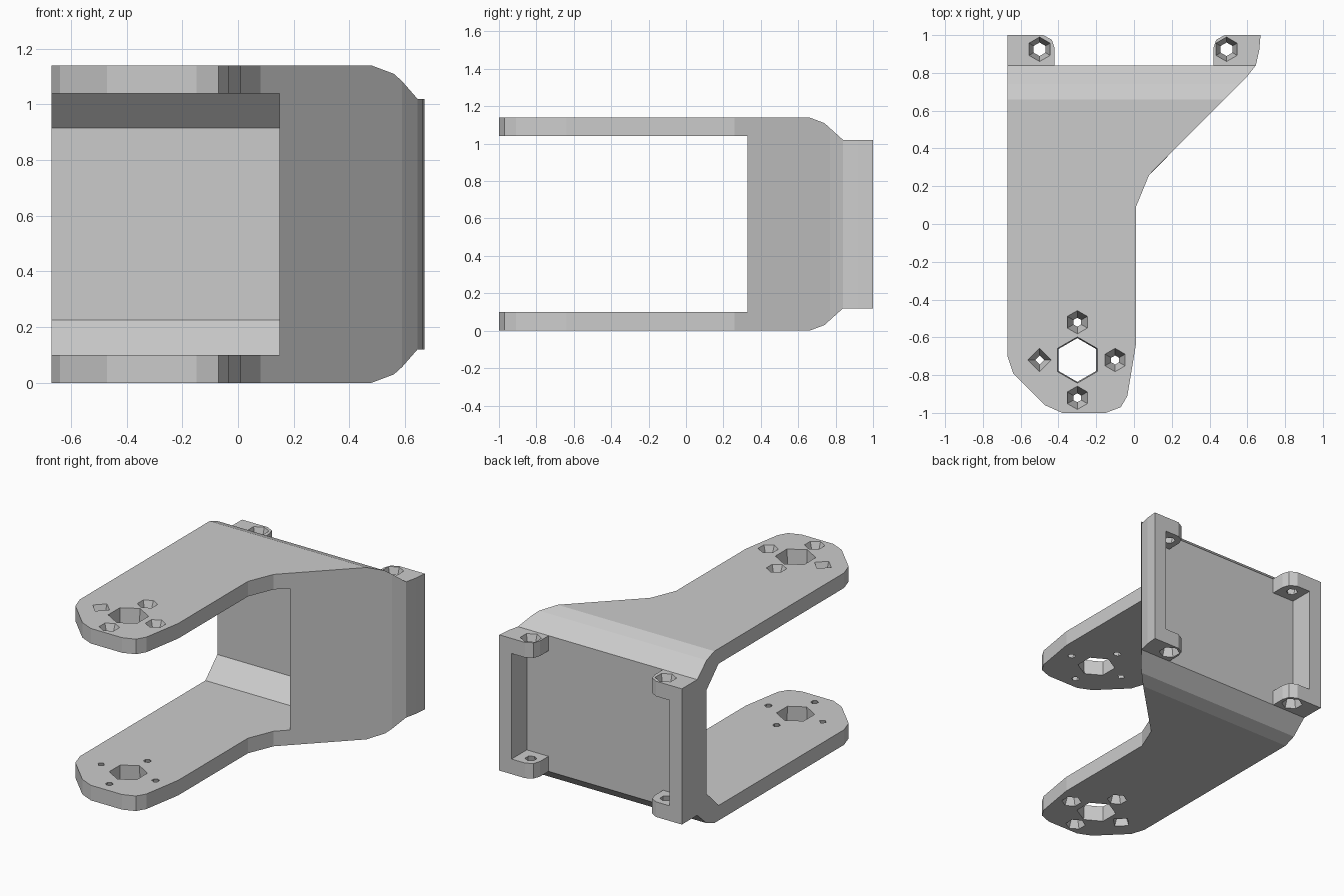
import bpy, bmesh
from math import cos, sin, pi
from mathutils import Vector

if "Cube" in bpy.data.objects:
    bpy.data.objects.remove(bpy.data.objects["Cube"])

H = 1.14          # total height
T = 0.10          # arm thickness


def prism(name, pts, a, b, axis='z'):
    """Extrude a closed profile: (x, y) along z, or (y, z) along x."""
    place = (lambda p, t: (p[0], p[1], t)) if axis == 'z' else (lambda p, t: (t, p[0], p[1]))
    bm = bmesh.new()
    face = bm.faces.new([bm.verts.new(place(p, a)) for p in pts])
    ext = bmesh.ops.extrude_face_region(bm, geom=[face])
    verts = [v for v in ext['geom'] if isinstance(v, bmesh.types.BMVert)]
    bmesh.ops.translate(bm, verts=verts, vec=Vector(place((0, 0), b - a)))
    return finish(name, bm)


def cone(name, x, y, z0, r0, z1, r1, sides, turn=pi / 2):
    """Tapered hole cutter with radius r0 at z0 and r1 at z1."""
    bm = bmesh.new()
    rings = [[bm.verts.new((x + r * cos(turn + 2 * pi * i / sides),
                            y + r * sin(turn + 2 * pi * i / sides), z))
              for i in range(sides)] for z, r in ((z0, r0), (z1, r1))]
    for i in range(sides):
        j = (i + 1) % sides
        bm.faces.new((rings[0][i], rings[0][j], rings[1][j], rings[1][i]))
    bm.faces.new(rings[0])
    bm.faces.new(rings[1])
    return finish(name, bm)


def finish(name, bm):
    bmesh.ops.recalc_face_normals(bm, faces=bm.faces)
    mesh = bpy.data.meshes.new(name)
    bm.to_mesh(mesh)
    bm.free()
    obj = bpy.data.objects.new(name, mesh)
    bpy.context.collection.objects.link(obj)
    return obj


def boolean(target, tool, op='DIFFERENCE'):
    mod = target.modifiers.new(op, 'BOOLEAN')
    mod.operation, mod.solver, mod.object = op, 'EXACT', tool
    bpy.context.view_layer.objects.active = target
    bpy.ops.object.modifier_apply(modifier=mod.name)
    bpy.data.objects.remove(tool)


# Fork body: plan outline limited by the bent side profile
plan = [(-0.67, 0.9), (0.645, 0.9), (0.645, 0.84), (0.59, 0.77), (0.08, 0.26),
        (0.01, 0.09), (0.01, -0.64), (-0.035, -0.91), (-0.07, -0.97),
        (-0.15, -1.0), (-0.38, -1.0), (-0.47, -0.96), (-0.64, -0.79), (-0.67, -0.70)]
half = [(-1.2, 0), (0.66, 0), (0.74, 0.03), (0.84, 0.12)]
side = half + [(y, H - z) for y, z in reversed(half)]
body = prism("fork_bracket", plan, -0.1, H + 0.1)
boolean(body, prism("side_profile", side, -1, 1, 'x'), 'INTERSECT')

# Opening between the arms, with chamfered inner corners
half = [(-1.2, T), (0.615, T), (0.74, 0.225)]
opening = half + [(y, H - z) for y, z in reversed(half)]
boolean(body, prism("opening", opening, -1, 0.15, 'x'))

# Rear rails with mounting tabs at top and bottom
left = [(-0.67, 0.80), (-0.42, 0.80), (-0.42, 0.93), (-0.435, 0.975), (-0.48, 1.0), (-0.67, 1.0)]
right = [(0.60, 0.80), (0.645, 0.84), (0.663, 0.92), (0.67, 1.0), (0.48, 1.0),
         (0.435, 0.975), (0.42, 0.93), (0.42, 0.80)]
for label, outline, hx in (("left", left, -0.5), ("right", right, 0.49)):
    rail = prism(label + "_rail", outline, 0.12, 1.02)
    gap = [(-0.58, 0.81), (0.58, 0.81), (0.58, 1.1), (-0.58, 1.1)]
    boolean(rail, prism("rail_gap", gap, 0.22, 0.92))
    for outer, inner in ((1.021, 0.90), (0.119, 0.24)):
        boolean(rail, cone("tab_hole", hx, 0.925, outer, 0.065, inner, 0.03, 6))
    boolean(body, rail, 'UNION')

# Pivot hole and ring of tapered screw holes in each arm
for outer, inner in ((H + 0.001, H - T - 0.01), (-0.001, T + 0.01)):
    boolean(body, cone("pivot_hole", -0.3, -0.72, outer, 0.122, inner, 0.115, 6))
    for dx, dy, sides in ((0, 0.2, 6), (0, -0.2, 6), (0.2, 0, 6), (-0.2, 0, 4)):
        boolean(body, cone("screw_hole", -0.3 + dx, -0.72 + dy, outer, 0.062, inner, 0.02, sides))
